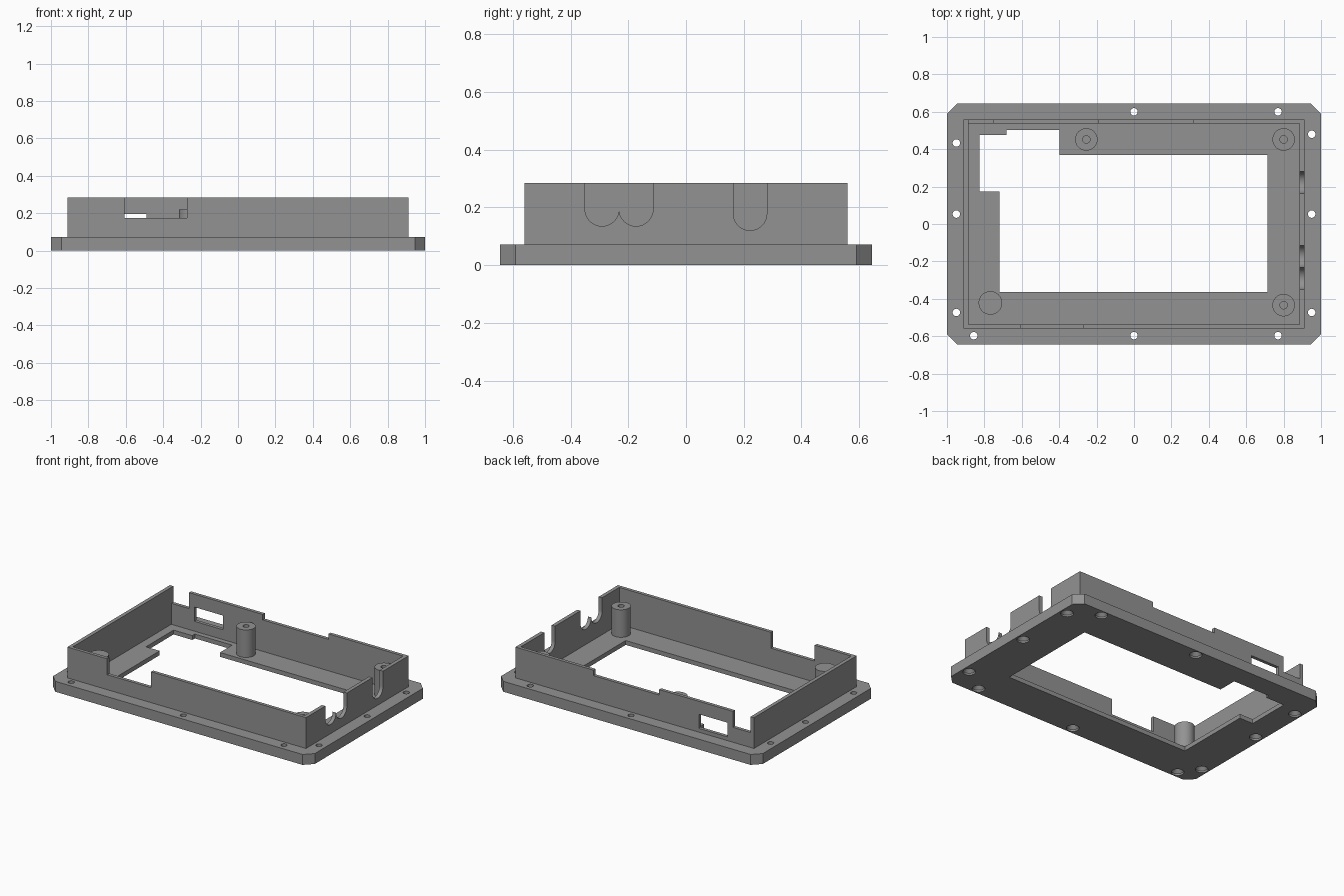
import bpy, bmesh, math
from mathutils import Vector

if "Cube" in bpy.data.objects:
    bpy.data.objects.remove(bpy.data.objects["Cube"])

grey = bpy.data.materials.new("grey_plastic")
grey.diffuse_color = (0.29, 0.29, 0.29, 1)
grey.use_nodes = True
grey.node_tree.nodes["Principled BSDF"].inputs["Base Color"].default_value = grey.diffuse_color


def finish(bm, name):
    bmesh.ops.recalc_face_normals(bm, faces=bm.faces)
    mesh = bpy.data.meshes.new(name)
    bm.to_mesh(mesh)
    bm.free()
    mesh.materials.append(grey)
    obj = bpy.data.objects.new(name, mesh)
    bpy.context.collection.objects.link(obj)
    return obj


def prism(name, outline, axis, lo, hi):
    """Extrude a 2D outline along x, y or z, from lo to hi."""
    place = {"x": lambda u, v, w: (w, u, v),
             "y": lambda u, v, w: (u, w, v),
             "z": lambda u, v, w: (u, v, w)}[axis]
    bm = bmesh.new()
    face = bm.faces.new([bm.verts.new(place(u, v, lo)) for u, v in outline])
    ext = bmesh.ops.extrude_face_region(bm, geom=[face], use_keep_orig=True)
    verts = [e for e in ext["geom"] if isinstance(e, bmesh.types.BMVert)]
    bmesh.ops.translate(bm, verts=verts, vec=Vector(place(0, 0, hi - lo)))
    return finish(bm, name)


def lathe(name, profile, x, y, n=32):
    """Turn (radius, z) points around a vertical axis, with flat end caps."""
    bm = bmesh.new()
    rings = [[bm.verts.new((x + r * math.cos(math.tau * i / n),
                            y + r * math.sin(math.tau * i / n), z))
              for i in range(n)] for r, z in profile]
    for a, b in zip(rings, rings[1:]):
        for i in range(n):
            j = (i + 1) % n
            bm.faces.new((a[i], a[j], b[j], b[i]))
    bm.faces.new(rings[0])
    bm.faces.new(rings[-1])
    return finish(bm, name)


def rect(x0, y0, x1, y1):
    return [(x0, y0), (x1, y0), (x1, y1), (x0, y1)]


def cut(obj, cutter):
    mod = obj.modifiers.new("cut", "BOOLEAN")
    mod.operation, mod.solver, mod.object = "DIFFERENCE", "EXACT", cutter
    bpy.context.view_layer.objects.active = obj
    bpy.ops.object.modifier_apply(modifier=mod.name)
    bpy.data.objects.remove(cutter)


def smooth(obj):
    bpy.ops.object.select_all(action="DESELECT")
    obj.select_set(True)
    bpy.context.view_layer.objects.active = obj
    bpy.ops.object.shade_smooth_by_angle(angle=math.radians(30))


def arc(cy, cz, r, n=16):
    """Lower half circle, running from +y to -y."""
    return [(cy + r * math.cos(math.pi * i / n), cz - r * math.sin(math.pi * i / n))
            for i in range(n + 1)]


OX, OY, IX, IY = 0.912, 0.56, 0.886, 0.537   # wall outside and inside
FLANGE, FLOOR, TOP = 0.072, 0.03, 0.285

# Flange plate with chamfered corners
PX, PY, C = 1.0, 0.645, 0.055
base = prism("base_frame", [(-PX + C, -PY), (PX - C, -PY), (PX, -PY + C), (PX, PY - C),
                            (PX - C, PY), (-PX + C, PY), (-PX, PY - C), (-PX, -PY + C)],
             "z", 0, FLANGE)
# Recessed floor and display opening
cut(base, prism("pocket", rect(-IX, -IY, IX, IY), "z", FLOOR, 0.2))
cut(base, prism("opening", [(-0.72, -0.363), (0.715, -0.363), (0.715, 0.37), (-0.397, 0.37),
                            (-0.397, 0.503), (-0.682, 0.503), (-0.682, 0.475),
                            (-0.825, 0.475), (-0.825, 0.173), (-0.72, 0.173)],
                "z", -0.1, 0.2))
# Screw holes, countersunk from below
holes = [(0, 0.6), (0.77, 0.6), (0, -0.597), (0.77, -0.597), (-0.857, -0.597),
         (0.95, 0.48), (0.95, 0.053), (0.95, -0.473),
         (-0.95, 0.433), (-0.95, 0.053), (-0.95, -0.473)]
for x, y in holes:
    cut(base, lathe("hole", [(0.04, -0.02), (0.04, 0.012), (0.02, 0.034), (0.02, 0.1)], x, y, 24))
smooth(base)

# Left wall
prism("left_wall", rect(-OY, FLANGE, OY, TOP), "x", -OX, -IX)

# Right wall with rounded cable slots
right = [(-OY, FLANGE), (OY, FLANGE), (OY, TOP), (0.28, TOP)]
right += arc(0.222, 0.178, 0.058)
right += [(0.164, TOP), (-0.114, TOP)]
right += arc(-0.173, 0.194, 0.059) + arc(-0.291, 0.194, 0.059)[1:]
right += [(-0.35, TOP), (-OY, TOP)]
smooth(prism("right_wall", right, "x", IX, OX))

# Front wall with one notch
prism("front_wall", [(-IX, FLANGE), (IX, FLANGE), (IX, TOP), (-0.272, TOP), (-0.272, 0.175),
                     (-0.608, 0.175), (-0.608, TOP), (-IX, TOP)], "y", -OY, -IY)

# Back wall with two notches and a port window
back = prism("back_wall", [(-IX, FLANGE), (IX, FLANGE), (IX, TOP), (0.315, TOP), (0.315, 0.247),
                           (-0.187, 0.247), (-0.187, TOP), (-0.75, TOP), (-0.75, 0.175),
                           (-IX, 0.175)], "y", IY, OY)
cut(back, prism("port", rect(-0.71, 0.098, -0.49, 0.196), "y", 0.4, 0.7))

# Standoffs: three with blind screw holes, one plain
for i, (x, y) in enumerate([(-0.255, 0.452), (0.8, 0.452), (0.8, -0.434)]):
    smooth(lathe(f"standoff_{i + 1}", [(0.06, FLOOR), (0.06, 0.22), (0.02, 0.22), (0.02, 0.08)], x, y))
smooth(lathe("plain_post", [(0.063, FLOOR), (0.063, 0.22)], -0.768, -0.422))
